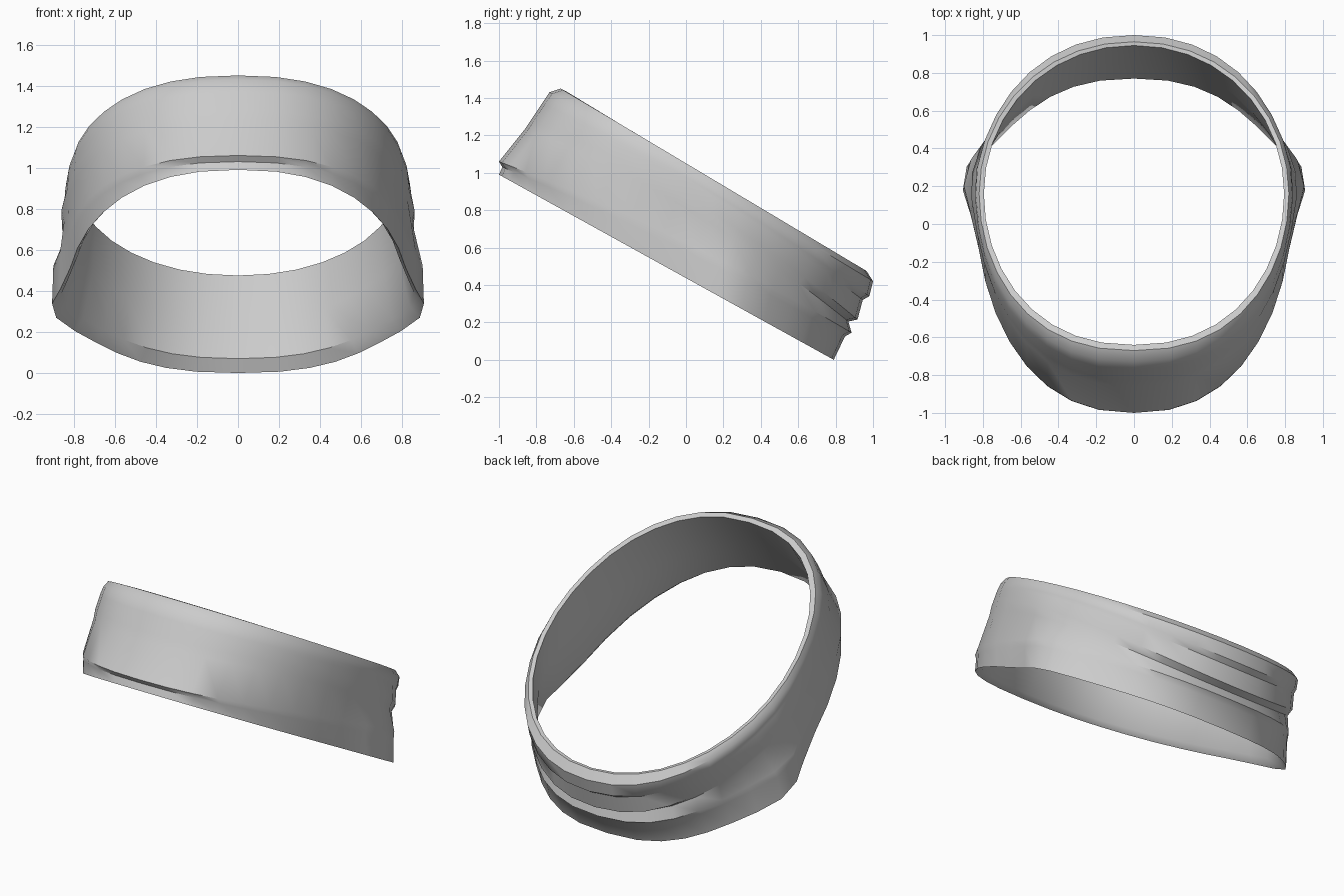
import bpy, bmesh
from math import sin, cos, pi, exp

SEGS = 36
# One closed loop per row, from the top rim down the outside and back up the inside:
# front y, front z, back y, back z, half width, side flare, centre y, front power, back power, arch
ROWS = [
    (-0.67, 1.45, 0.965, 0.475, 0.82, 0.00, 0.16, 0.85, 0.95, 0.00),   # top rim
    (-0.73, 1.43, 1.00, 0.42, 0.83, 0.01, 0.16, 0.85, 0.92, 0.01),     # rim roll
    (-0.77, 1.37, 0.98, 0.34, 0.835, 0.01, 0.15, 0.86, 0.93, 0.06),
    (-0.79, 1.34, 0.945, 0.32, 0.835, 0.01, 0.15, 0.86, 0.93, 0.08),   # dip
    (-0.83, 1.28, 0.917, 0.215, 0.84, 0.03, 0.13, 0.87, 0.90, 0.10),   # upper fold
    (-0.86, 1.235, 0.868, 0.205, 0.835, 0.02, 0.12, 0.87, 0.92, 0.09),
    (-1.00, 1.06, 0.885, 0.145, 0.83, 0.09, 0.06, 0.86, 0.85, 0.05),   # lower fold
    (-0.982, 1.03, 0.85, 0.125, 0.83, 0.095, 0.05, 0.85, 0.84, 0.035),
    (-1.00, 0.99, 0.79, 0.00, 0.825, 0.11, 0.05, 0.85, 0.80, 0.00),    # bottom edge
    (-0.955, 1.00, 0.77, 0.07, 0.795, 0.09, 0.05, 0.85, 0.85, 0.00),   # inner bottom
    (-0.80, 1.20, 0.86, 0.26, 0.795, 0.04, 0.11, 0.86, 0.92, 0.01),    # inner wall
    (-0.64, 1.435, 0.945, 0.475, 0.795, 0.00, 0.16, 0.88, 0.96, 0.00), # inner top
]


def row_point(row, t):
    yf, zf, yb, zb, w, flare, yc, pf, pb, arch = row
    c, s = cos(t), sin(t)
    front = c > 0
    y = yc - c * ((yc - yf) if front else (yb - yc))
    x = w * abs(s) ** (pf if front else pb)
    x += flare * exp(-((y - 0.27) / 0.22) ** 2) * abs(s)
    u = (y - yf) / (yb - yf)
    return (x if s >= 0 else -x), y, zf + (zb - zf) * u + arch * 4 * u * (1 - u)


# Tilted fabric band with folds gathered at the back
bm = bmesh.new()
loops = [[bm.verts.new(row_point(r, 2 * pi * i / SEGS)) for i in range(SEGS)] for r in ROWS]
for a, b in zip(loops, loops[1:] + loops[:1]):
    for i in range(SEGS):
        j = (i + 1) % SEGS
        bm.faces.new((a[i], a[j], b[j], b[i]))
bmesh.ops.recalc_face_normals(bm, faces=bm.faces)
mesh = bpy.data.meshes.new("headband")
bm.to_mesh(mesh)
bm.free()
band = bpy.data.objects.new("headband", mesh)
bpy.context.collection.objects.link(band)

# Smooth cloth, sharp rims and creases
bpy.context.view_layer.objects.active = band
band.select_set(True)
bpy.ops.object.shade_smooth_by_angle(angle=0.7)
